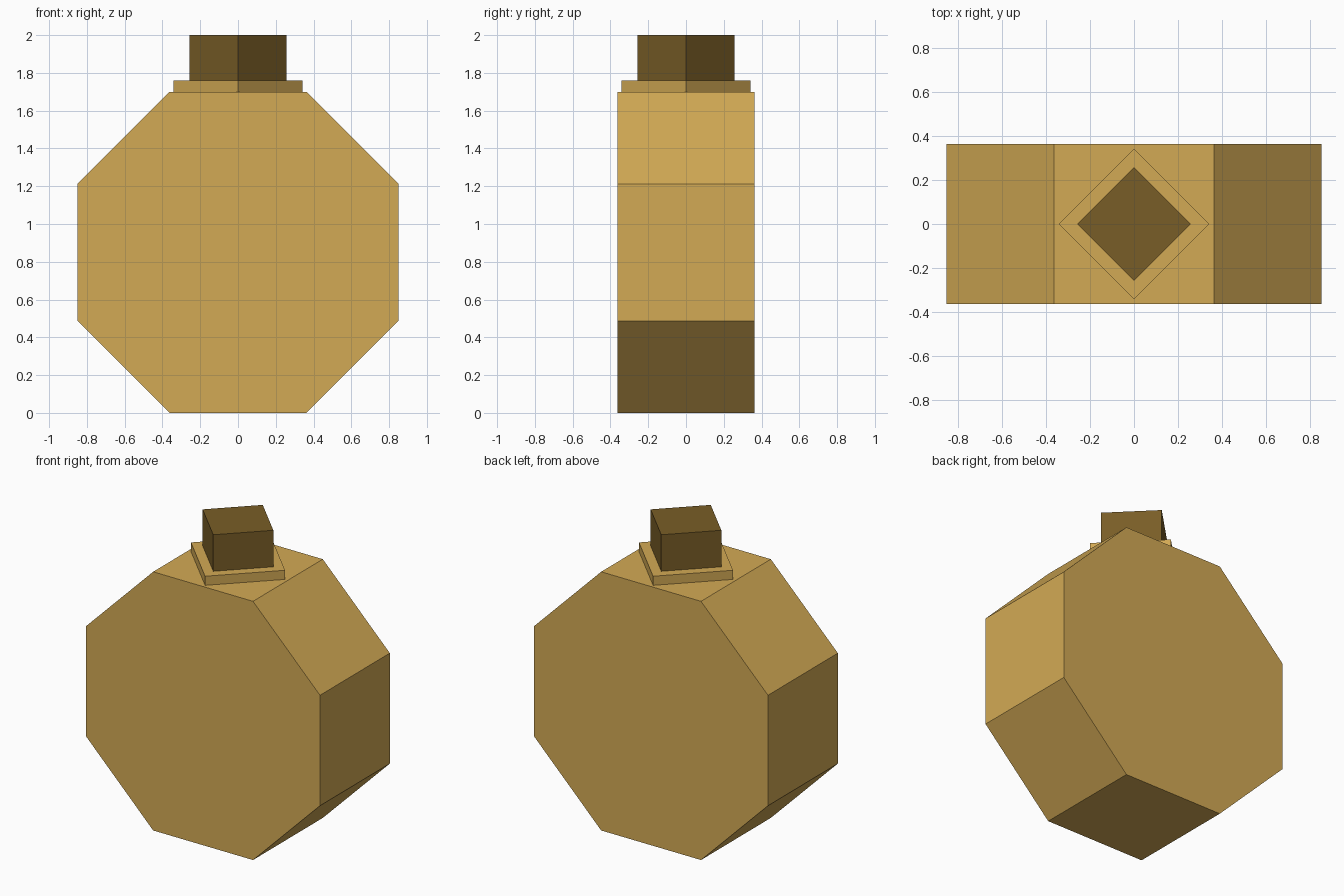
import bpy
import bmesh

cube = bpy.data.objects.get("Cube")
if cube:
    bpy.data.objects.remove(cube, do_unlink=True)


def make_material(name, rgb):
    mat = bpy.data.materials.new(name)
    mat.use_nodes = True
    color = (*rgb, 1.0)
    mat.diffuse_color = color
    mat.node_tree.nodes["Principled BSDF"].inputs["Base Color"].default_value = color
    return mat


def make_prism(name, base_points, extrusion, material):
    """Extrude a flat outline into a solid prism."""
    bm = bmesh.new()
    base = bm.faces.new([bm.verts.new(p) for p in base_points])
    top = bmesh.ops.extrude_face_region(bm, geom=[base], use_keep_orig=True)
    moved = [v for v in top["geom"] if isinstance(v, bmesh.types.BMVert)]
    bmesh.ops.translate(bm, verts=moved, vec=extrusion)
    bmesh.ops.recalc_face_normals(bm, faces=bm.faces)
    mesh = bpy.data.meshes.new(name)
    bm.to_mesh(mesh)
    bm.free()
    mesh.materials.append(material)
    obj = bpy.data.objects.new(name, mesh)
    bpy.context.collection.objects.link(obj)
    return obj


def diamond(radius, z):
    return [(radius, 0, z), (0, radius, z), (-radius, 0, z), (0, -radius, z)]


golden = make_material("golden tan", (0.65, 0.40, 0.09))
brown = make_material("dark brown", (0.19, 0.11, 0.02))

# Octagonal body, standing on one flat side
R, FLAT, DEPTH = 0.85, 0.363, 0.3625
quarter = [(R, FLAT), (FLAT, R)]
half = quarter + [(-x, z) for x, z in reversed(quarter)]
outline = half + [(-x, -z) for x, z in half]
make_prism("body", [(x, -DEPTH, z + R) for x, z in outline],
           (0, 2 * DEPTH, 0), golden)

# Thin square collar and stopper, both turned corner-forward
make_prism("collar", diamond(0.342, 1.70), (0, 0, 0.06), golden)
make_prism("stopper", diamond(0.257, 1.76), (0, 0, 0.24), brown)
